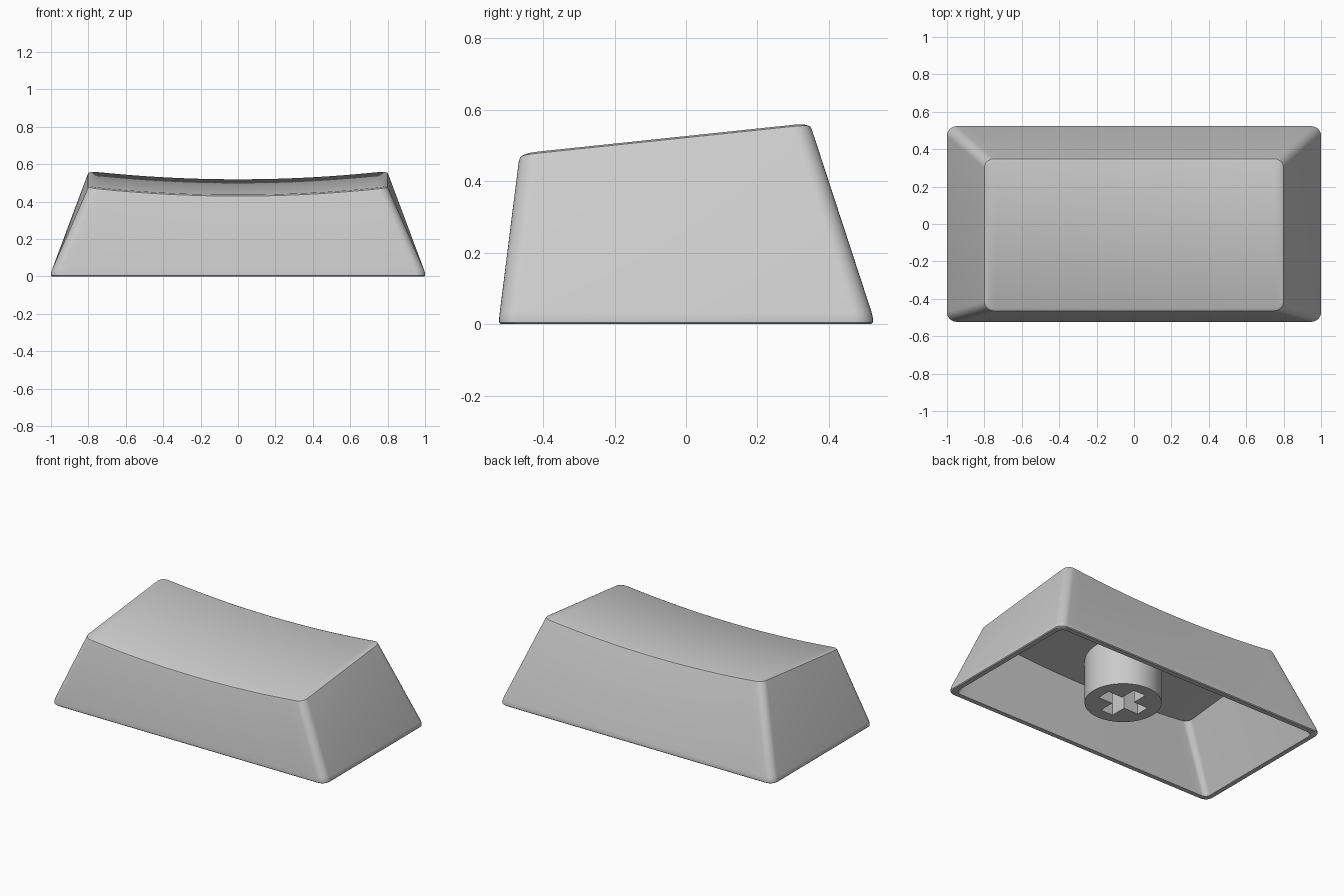
import bpy, bmesh, math

if "Cube" in bpy.data.objects:
    bpy.data.objects.remove(bpy.data.objects["Cube"])

LONG, ARC = 28, 8          # segments on long sides and per corner
STEM_Y, STEM_Z, STEM_R = -0.10, 0.115, 0.227


def dish(x, y):
    """Tilted, cylindrically dished top surface."""
    return 0.437 + 0.105 * (y + 0.45) + 0.044 * (x / 0.8) ** 2


def outline(hx, y0, y1, r, zf):
    """Rounded rectangle: front edge left to right, then back edge right to left."""
    half = []
    for i in range(ARC + 1):
        a = math.pi / 2 * i / ARC
        half.append((-hx + r - r * math.cos(a), r - r * math.sin(a)))
    w = hx - r
    half += [(-w + 2 * w * i / LONG, 0) for i in range(1, LONG)]
    half += [(-x, d) for x, d in reversed(half[:ARC + 1])]
    pts = [(x, y0 + d) for x, d in half] + [(x, y1 - d) for x, d in reversed(half)]
    return [(x, y, zf(x, y)) for x, y in pts]


def flat(z):
    return lambda x, y: z


def below(d):
    return lambda x, y: dish(x, y) - d


def finish(name, bm):
    bmesh.ops.recalc_face_normals(bm, faces=bm.faces)
    me = bpy.data.meshes.new(name)
    bm.to_mesh(me)
    bm.free()
    ob = bpy.data.objects.new(name, me)
    bpy.context.collection.objects.link(ob)
    return ob


def smooth(ob, deg):
    bpy.ops.object.select_all(action='DESELECT')
    bpy.context.view_layer.objects.active = ob
    ob.select_set(True)
    bpy.ops.object.shade_smooth_by_angle(angle=math.radians(deg))


# Hollow cap: inner ceiling, inner walls, rim, outer walls, rounded top edge
sections = [
    outline(0.775, -0.43, 0.325, 0.04, below(0.065)),
    outline(0.965, -0.488, 0.488, 0.035, flat(0.0)),
    outline(0.995, -0.518, 0.518, 0.05, flat(0.0)),
    outline(1.0, -0.523, 0.523, 0.052, flat(0.005)),
    outline(1.0, -0.523, 0.523, 0.052, flat(0.018)),
    outline(0.995, -0.521, 0.519, 0.052, flat(0.035)),
    outline(0.805, -0.468, 0.353, 0.05, below(0.018)),
    outline(0.799, -0.464, 0.348, 0.048, below(0.006)),
    outline(0.785, -0.450, 0.334, 0.04, below(0.0)),
]
bm = bmesh.new()
rings = [[bm.verts.new(p) for p in s] for s in sections]
n = len(rings[0])
for a, b in zip(rings, rings[1:]):
    for i in range(n):
        j = (i + 1) % n
        bm.faces.new((a[i], a[j], b[j], b[i]))
for ring in (rings[0], rings[-1]):
    for i in range(n // 2 - 1):
        bm.faces.new((ring[i], ring[i + 1], ring[n - 2 - i], ring[n - 1 - i]))
cap = finish("cap_shell", bm)
smooth(cap, 40)

# Stem post, its upper end sunk into the dished ceiling
bm = bmesh.new()
bmesh.ops.create_cone(bm, cap_ends=True, segments=64, radius1=STEM_R, radius2=STEM_R, depth=1)
for v in bm.verts:
    v.co.y += STEM_Y
    v.co.z = STEM_Z if v.co.z < 0 else dish(v.co.x, v.co.y) - 0.035
stem = finish("stem", bm)

# Cross-shaped socket in the stem
L, W = 0.15, 0.045
quarter = [(L, -W), (L, W), (W, W)]
cross = []
for k in range(4):
    c, s = round(math.cos(k * math.pi / 2)), round(math.sin(k * math.pi / 2))
    cross += [(c * x - s * y, s * x + c * y + STEM_Y) for x, y in quarter]
bm = bmesh.new()
base = bm.faces.new([bm.verts.new((x, y, STEM_Z - 0.1)) for x, y in cross])
up = bmesh.ops.extrude_face_region(bm, geom=[base])["geom"]
for v in up:
    if isinstance(v, bmesh.types.BMVert):
        v.co.z = STEM_Z + 0.22
cutter = finish("socket_cutter", bm)
cutter.hide_render = True
mod = stem.modifiers.new("socket", 'BOOLEAN')
mod.operation, mod.solver, mod.object = 'DIFFERENCE', 'EXACT', cutter
bpy.context.view_layer.objects.active = stem
bpy.ops.object.modifier_apply(modifier=mod.name)
bpy.data.objects.remove(cutter)
smooth(stem, 30)
